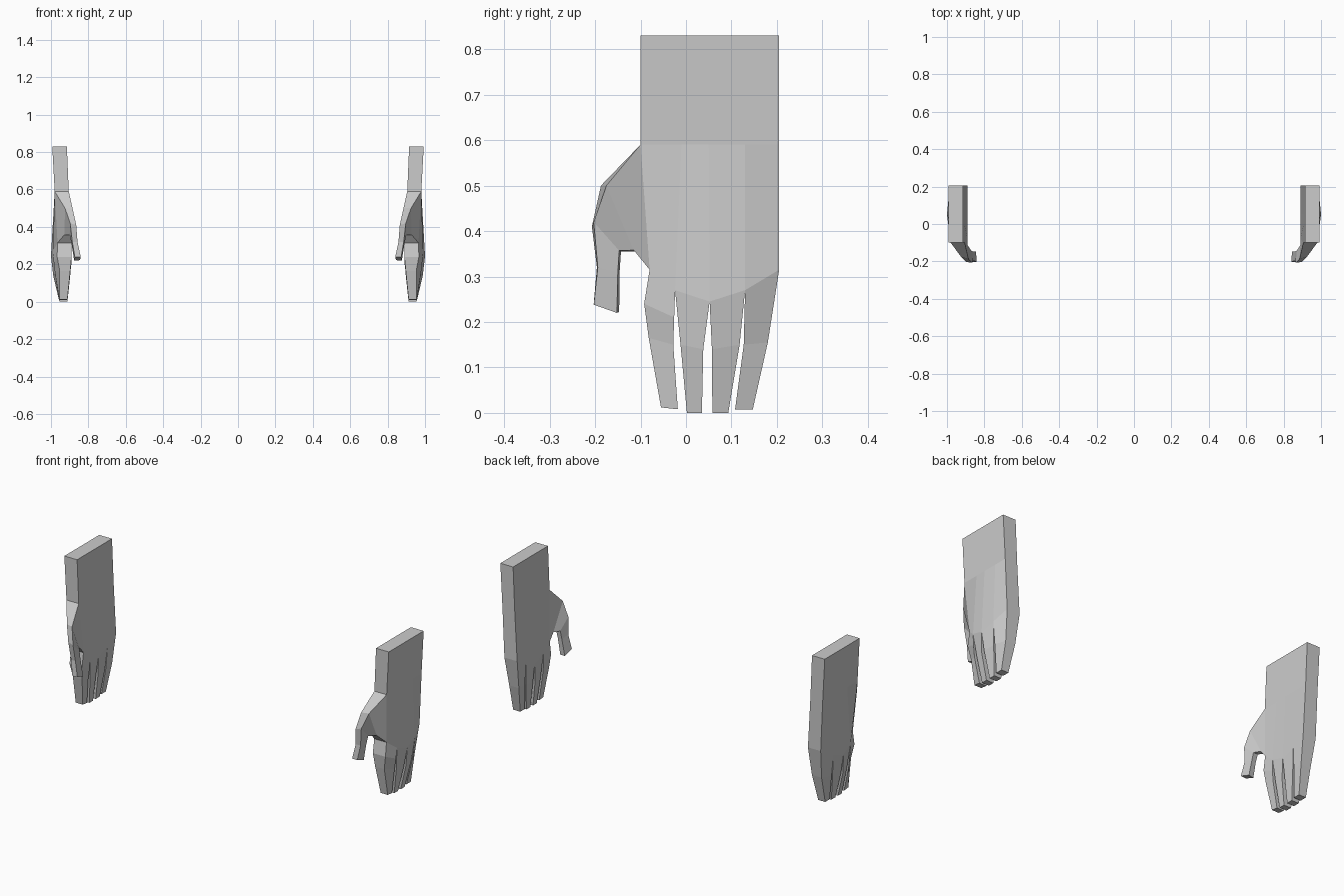
import bpy
import bmesh
from mathutils import Vector

cube = bpy.data.objects.get("Cube")
if cube:
    bpy.data.objects.remove(cube)

grey = bpy.data.materials.new("plain_grey")
grey.use_nodes = True
colour = (0.6, 0.6, 0.6, 1)
grey.diffuse_color = colour
grey.node_tree.nodes["Principled BSDF"].inputs["Base Color"].default_value = colour


def loft(bm, rings, skip=(), cap_end=False):
    """Join successive rings of points with quads, leaving out skipped sides."""
    rows = [[bm.verts.new(p) for p in ring] for ring in rings]
    n = len(rows[0])
    for a, b in zip(rows, rows[1:]):
        for i in range(n):
            if i not in skip:
                j = (i + 1) % n
                bm.faces.new((a[i], a[j], b[j], b[i]))
    if cap_end:
        bm.faces.new(rows[-1])
    return rows


def section(outer_x, inner_x, front, back):
    """Four-point cross-section of a finger; front and back are (y, z)."""
    return [Vector((outer_x[0], *front)), Vector((inner_x, *front)),
            Vector((inner_x, *back)), Vector((outer_x[1], *back))]


PALM_X = 0.89
# knuckle row: wrist y, knuckle y, knuckle z, outer x
KNUCKLES = [(-0.10, -0.08, 0.315, 0.965), (-0.01, -0.024, 0.27, 0.99),
            (0.05, 0.052, 0.245, 1.0), (0.13, 0.13, 0.27, 0.992),
            (0.205, 0.205, 0.315, 0.968)]

# middle joint front/back, then tip front/back, as (y, z)
FINGERS = [((-0.082, 0.165), (-0.028, 0.15), (-0.055, 0.012), (-0.018, 0.008)),
           ((-0.012, 0.15), (0.038, 0.14), (0.002, 0), (0.035, 0)),
           ((0.057, 0.14), (0.118, 0.15), (0.058, 0), (0.093, 0)),
           ((0.127, 0.15), (0.18, 0.155), (0.108, 0.008), (0.147, 0.008))]


def build_hand(name, side):
    bm = bmesh.new()

    # Forearm and palm, lofted from the thumb edge to the little-finger edge
    rows = loft(bm, [[(0.993, wy, 0.83), (0.98, wy, 0.59), (kx, ky, kz),
                      (PALM_X, ky, kz), (0.905, wy, 0.59), (0.915, wy, 0.83)]
                     for wy, ky, kz, kx in KNUCKLES], skip=(2,))
    for row in (rows[0], rows[-1]):
        bm.faces.new([row[i] for i in (0, 1, 4, 5)])
    bm.faces.new(rows[-1][1:5])

    # Fingers, tapering from the knuckle row
    for i, (mid_f, mid_b, tip_f, tip_b) in enumerate(FINGERS):
        (_, fy, fz, fx), (_, by, bz, bx) = KNUCKLES[i:i + 2]
        rings = [section((fx, bx), PALM_X, (fy, fz), (by, bz))]
        if i == 0:
            rings.append(section((0.967, 0.985), PALM_X, (-0.092, 0.24), (-0.026, 0.21)))
        rings.append(section((fx - 0.012, bx - 0.012), 0.897, mid_f, mid_b))
        rings.append(section((0.955, 0.955), 0.912, tip_f, tip_b))
        loft(bm, rings, cap_end=True)

    # Thumb and its web, growing out of the edge of the palm
    loft(bm, [
        [(0.98, -0.10, 0.59), (0.905, -0.10, 0.59),
         (PALM_X, -0.08, 0.315), (0.965, -0.08, 0.315)],
        [(0.925, -0.175, 0.50), (0.885, -0.187, 0.50),
         (0.89, -0.112, 0.355), (0.928, -0.115, 0.358)],
        [(0.897, -0.203, 0.42), (0.865, -0.207, 0.41),
         (0.87, -0.143, 0.355), (0.90, -0.147, 0.357)],
        [(0.886, -0.194, 0.32), (0.858, -0.196, 0.32),
         (0.862, -0.146, 0.31), (0.89, -0.150, 0.31)],
        [(0.872, -0.203, 0.238), (0.841, -0.203, 0.24),
         (0.845, -0.147, 0.222), (0.876, -0.152, 0.22)],
    ], cap_end=True)

    bmesh.ops.remove_doubles(bm, verts=bm.verts, dist=0.0005)
    for v in bm.verts:
        v.co.x *= side
    bmesh.ops.recalc_face_normals(bm, faces=bm.faces)
    mesh = bpy.data.meshes.new(name)
    bm.to_mesh(mesh)
    bm.free()
    mesh.materials.append(grey)
    bpy.context.collection.objects.link(bpy.data.objects.new(name, mesh))


build_hand("left_hand", 1)
build_hand("right_hand", -1)
